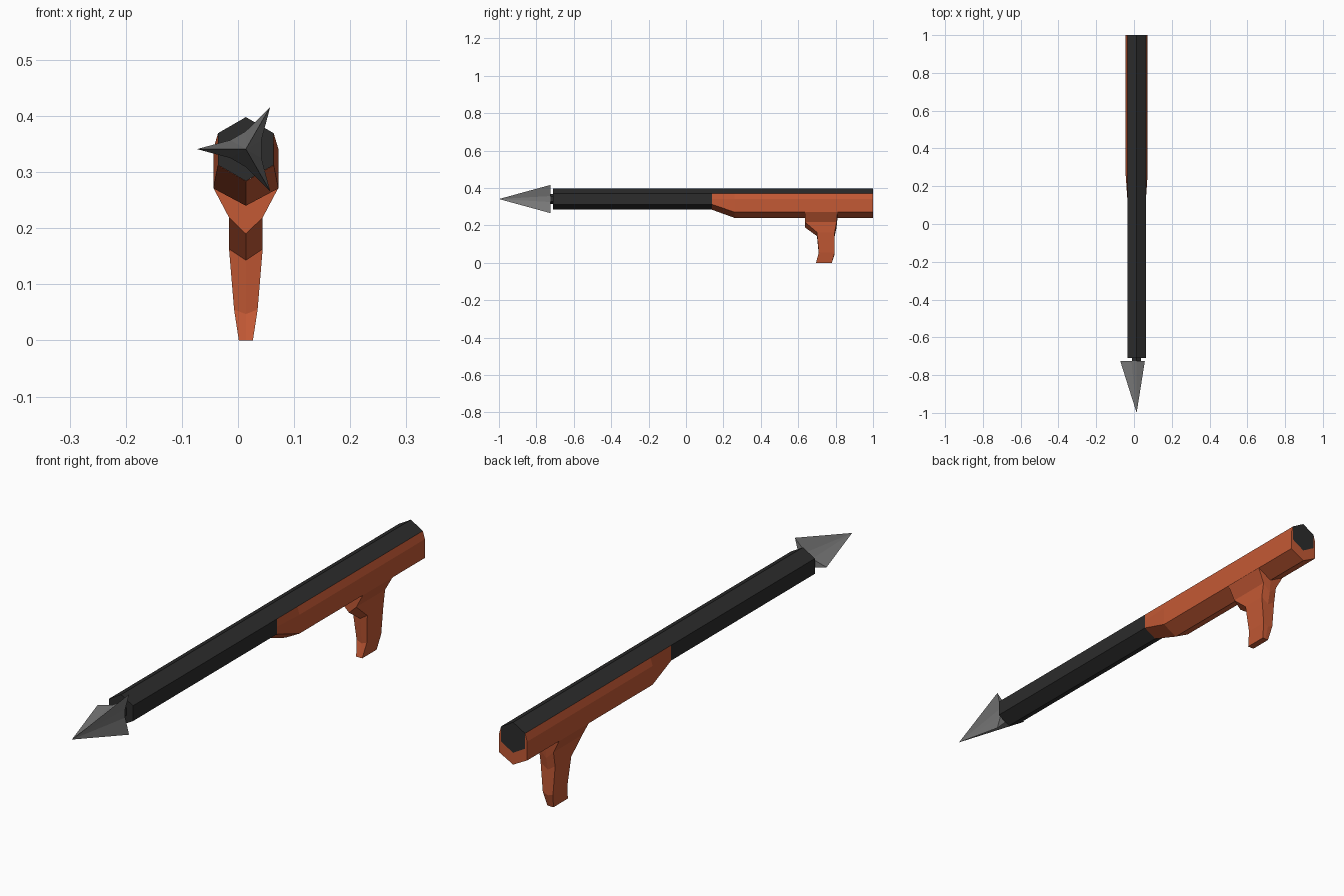
import bpy, bmesh
from math import radians, cos, sin

if "Cube" in bpy.data.objects:
    bpy.data.objects.remove(bpy.data.objects["Cube"])

CX, CZ = 0.014, 0.341  # barrel axis


def material(name, rgb):
    m = bpy.data.materials.new(name)
    m.diffuse_color = (*rgb, 1)
    m.use_nodes = True
    m.node_tree.nodes["Principled BSDF"].inputs["Base Color"].default_value = m.diffuse_color
    return m


ORANGE = material("orange", (0.55, 0.10, 0.035))
BLACK = material("black", (0.025, 0.025, 0.025))
STEEL = material("steel", (0.19, 0.19, 0.19))


def loft(name, rings, mat, closed=True, caps=True):
    """Skin a list of equally long point rings; the ends may be capped."""
    bm = bmesh.new()
    rows = [[bm.verts.new(p) for p in ring] for ring in rings]
    n = len(rows[0])
    for a, b in zip(rows, rows[1:]):
        for i in range(n if closed else n - 1):
            j = (i + 1) % n
            bm.faces.new((a[i], a[j], b[j], b[i]))
    if caps:
        bm.faces.new(rows[0])
        bm.faces.new(rows[-1])
    bmesh.ops.remove_doubles(bm, verts=bm.verts, dist=1e-5)
    bmesh.ops.recalc_face_normals(bm, faces=bm.faces)
    me = bpy.data.meshes.new(name)
    bm.to_mesh(me)
    bm.free()
    me.materials.append(mat)
    ob = bpy.data.objects.new(name, me)
    bpy.context.collection.objects.link(ob)
    return ob


def polar(r, deg, y):
    return (CX + r * cos(radians(deg)), y, CZ + r * sin(radians(deg)))


def hexagon(r, y):
    return [polar(r, 30 + 60 * i, y) for i in range(6)]


# Barrel and the short spear shaft
loft("barrel", [hexagon(0.057, -0.71), hexagon(0.057, 1.0)], BLACK)
loft("spear_shaft", [hexagon(0.027, -0.74), hexagon(0.027, -0.70)], BLACK)

# Three-finned spear tip: star base tapering to a point
base = [polar(0.087 if a % 120 == 60 else 0.032, a, -0.725)
        for a in (30, 60, 90, 150, 180, 210, 270, 300, 330)]
bm = bmesh.new()
vs = [bm.verts.new(p) for p in base]
apex = bm.verts.new((CX, -1.0, CZ))
bm.faces.new(vs)
for i in range(9):
    bm.faces.new((vs[i], vs[(i + 1) % 9], apex))
bmesh.ops.recalc_face_normals(bm, faces=bm.faces)
mesh = bpy.data.meshes.new("spear_tip")
bm.to_mesh(mesh)
bm.free()
mesh.materials.append(STEEL)
bpy.context.collection.objects.link(bpy.data.objects.new("spear_tip", mesh))


# Stock: cradle section wrapped under the barrel, tapering into it at the front
def cradle(y, hw, z_side, z_low):
    half = [(0.0495, 0.0285), (hw, 0.0), (hw, z_side)]
    inner = [(0.0494, -0.0285)]
    pts = half + [(0, z_low)] + [(-x, z) for x, z in reversed(half)]
    pts += [(-x, z) for x, z in inner] + [(0, -0.057)] + inner
    return [(CX + x, y, CZ + z) for x, z in pts]


loft("stock", [cradle(0.14, 0.0498, -0.029, -0.0575),
               cradle(0.26, 0.058, -0.07, -0.101),
               cradle(1.0, 0.058, -0.07, -0.101)], ORANGE)


# Pistol grip with a keeled front and back
def grip_ring(hw, y_front, y_back, z_side, z_mid):
    return [(CX - hw, y_front, z_side), (CX, y_front, z_mid), (CX + hw, y_front, z_side),
            (CX + hw, y_back, z_side), (CX, y_back, z_mid), (CX - hw, y_back, z_side)]


loft("grip", [grip_ring(0.0575, 0.635, 0.81, 0.271, 0.241),
              grip_ring(0.03, 0.635, 0.805, 0.219, 0.19),
              grip_ring(0.03, 0.70, 0.795, 0.163, 0.143),
              grip_ring(0.021, 0.71, 0.795, 0.055, 0.047),
              grip_ring(0.0125, 0.695, 0.78, 0.0, 0.0)], ORANGE)
